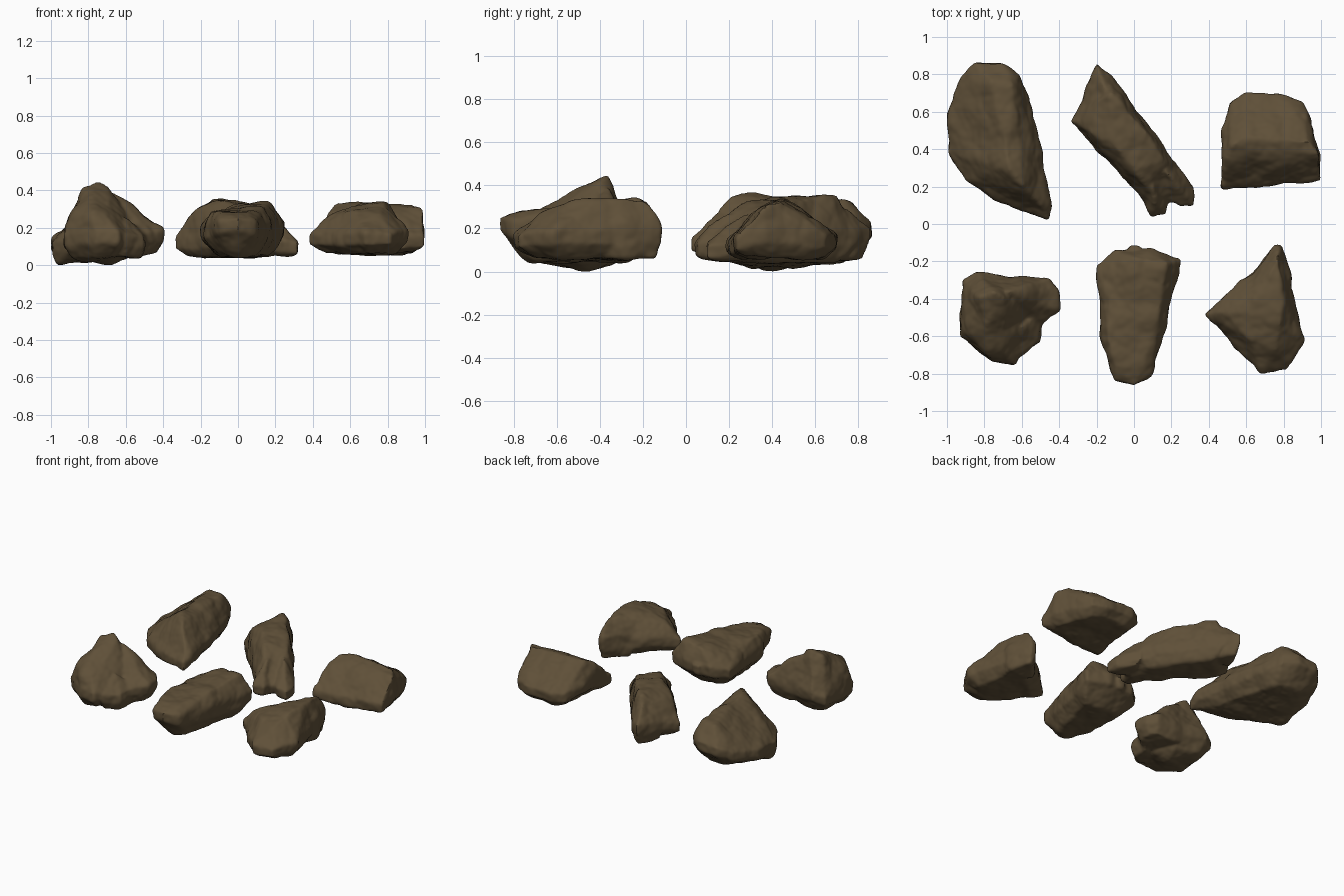
import bpy
import bmesh
from mathutils import Vector, noise

cube = bpy.data.objects.get("Cube")
if cube:
    bpy.data.objects.remove(cube, do_unlink=True)

# One flat earth brown for every stone
stone = bpy.data.materials.new("earth_brown_stone")
stone.use_nodes = True
brown = (0.115, 0.08, 0.04, 1)
stone.diffuse_color = brown
shader = stone.node_tree.nodes["Principled BSDF"]
shader.inputs["Base Color"].default_value = brown
shader.inputs["Roughness"].default_value = 0.9


def add_hull(bm, belt, crest, floor, inset=0.65, band=0.03):
    """Chunk of stone: a widest belt, a crest above it and a narrowed underside."""
    belt = [Vector(p) for p in belt]
    centre = sum(belt, Vector()) / len(belt)
    points = [Vector(p) for p in crest]
    for p in belt:
        points += [p + Vector((0, 0, band)), p - Vector((0, 0, band))]
        low = centre.lerp(p, inset)
        low.z = floor
        points.append(low)
    verts = [bm.verts.new(p) for p in points]
    result = bmesh.ops.convex_hull(bm, input=verts)
    loose = {v for v in result["geom_interior"] if isinstance(v, bmesh.types.BMVert)}
    loose |= {v for v in verts if v.is_valid and not v.link_faces}
    bmesh.ops.delete(bm, geom=list(loose), context="VERTS")


def weather(mesh, seed):
    """Push the surface in and out for broad dents, chips and fine grain."""
    bm = bmesh.new()
    bm.from_mesh(mesh)
    bm.normal_update()
    shift = Vector((seed * 7, seed * 3, seed))
    moves = []
    for v in bm.verts:
        p = v.co + shift
        dents = noise.noise(p * 6) * 0.014
        chips = (0.5 - noise.voronoi(p * 9)[0][0]) * 0.014
        grain = noise.noise(p * 28) * 0.003
        moves.append(v.normal * (dents + chips + grain))
    for v, move in zip(bm.verts, moves):
        v.co += move
        v.co.z = max(v.co.z, 0)
    bm.to_mesh(mesh)
    bm.free()


def make_rock(name, seed, *chunks):
    """Fuse the chunks into one skin, soften its edges, then weather it."""
    bm = bmesh.new()
    for chunk in chunks:
        add_hull(bm, **chunk)
    bmesh.ops.recalc_face_normals(bm, faces=bm.faces)
    mesh = bpy.data.meshes.new(name)
    bm.to_mesh(mesh)
    bm.free()
    rock = bpy.data.objects.new(name, mesh)
    bpy.context.collection.objects.link(rock)
    bpy.ops.object.select_all(action="DESELECT")
    bpy.context.view_layer.objects.active = rock
    rock.select_set(True)
    fuse = rock.modifiers.new("fuse", "REMESH")
    fuse.mode = "VOXEL"
    fuse.voxel_size = 0.011
    soften = rock.modifiers.new("soften", "SMOOTH")
    soften.factor = 0.5
    soften.iterations = 7
    for modifier in ("fuse", "soften"):
        bpy.ops.object.modifier_apply(modifier=modifier)
    weather(rock.data, seed)
    rock.data.materials.clear()
    rock.data.materials.append(stone)
    bpy.ops.object.shade_smooth_by_angle(angle=0.7)


# Long ridged boulder, back row
make_rock("long_boulder", 1, dict(
    belt=[(-.93, .78, .15), (-.85, .86, .19), (-.7, .86, .2), (-.6, .8, .19),
          (-.52, .5, .16), (-.44, .1, .15), (-.46, .03, .13), (-.6, .06, .12),
          (-.9, .23, .1), (-1, .38, .1), (-.99, .6, .12)],
    crest=[(-.76, .76, .32), (-.65, .75, .33), (-.7, .55, .35), (-.67, .3, .37),
           (-.59, .2, .34), (-.5, .1, .24), (-.97, .39, .0), (-.85, .42, .01)],
    floor=.05, inset=.68))

# Slanting slab with a boxy section and a narrow foot, back row
make_rock("slanting_slab", 2, dict(
    belt=[(-.34, .55, .12), (-.27, .68, .15), (-.12, .79, .16), (0, .63, .16),
          (.12, .46, .15), (.23, .3, .13), (.21, .12, .1), (.06, .12, .12),
          (-.05, .26, .14), (-.2, .45, .14)],
    crest=[(-.29, .54, .23), (-.23, .48, .3), (-.2, .66, .31), (-.12, .69, .35),
           (-.04, .61, .35), (-.12, .44, .35), (0, .3, .33), (.07, .49, .33),
           (.16, .34, .29), (.07, .19, .27)],
    floor=.045, inset=.74), dict(
    belt=[(-.29, .64, .15), (-.2, .86, .18), (-.13, .8, .18), (-.08, .65, .16)],
    crest=[(-.18, .77, .27), (-.14, .7, .32)], floor=.06), dict(
    belt=[(.09, .04, .1), (.17, .05, .1), (.2, .3, .1), (.03, .18, .12)],
    crest=[(.11, .11, .21), (.1, .2, .28)], floor=.05), dict(
    belt=[(.25, .09, .1), (.32, .09, .09), (.32, .2, .1), (.22, .34, .12),
          (.12, .2, .1)],
    crest=[(.24, .2, .22), (.17, .28, .28)], floor=.05, inset=.75))

# Wedge with a level ridge, back row
make_rock("ridged_wedge", 3, dict(
    belt=[(.47, .19, .12), (.47, .5, .16), (.51, .65, .14), (.6, .7, .14),
          (.8, .7, .14), (.91, .65, .14), (1, .36, .17), (1, .23, .13),
          (.8, .21, .11)],
    crest=[(.48, .27, .21), (.49, .34, .28), (.52, .42, .33), (.6, .46, .34),
           (.75, .46, .33), (.94, .44, .33), (.99, .37, .31)],
    floor=.06, inset=.75))

# Peaked stone with a side lobe, front row
make_rock("peaked_stone", 4, dict(
    belt=[(-.92, -.3, .13), (-.84, -.25, .16), (-.62, -.29, .16), (-.53, -.5, .14),
          (-.64, -.75, .15), (-.76, -.74, .15), (-.93, -.6, .13)],
    crest=[(-.83, -.39, .41), (-.75, -.36, .45), (-.7, -.39, .43), (-.79, -.55, .37),
           (-.69, -.7, .25), (-.78, -.7, .26), (-.88, -.58, .27), (-.88, -.4, .3),
           (-.68, -.45, .0), (-.82, -.5, .01)],
    floor=.04, inset=.72), dict(
    belt=[(-.45, -.29, .17), (-.4, -.35, .17), (-.4, -.46, .16), (-.47, -.52, .15),
          (-.75, -.55, .15), (-.75, -.28, .16)],
    crest=[(-.5, -.39, .27), (-.56, -.35, .3), (-.68, -.36, .4)],
    floor=.06, inset=.75), dict(
    belt=[(-.48, -.46, .14), (-.5, -.63, .13), (-.6, -.7, .13), (-.8, -.6, .13)],
    crest=[(-.6, -.55, .26)], floor=.04, inset=.75))

# Tapered block, front row
make_rock("tapered_block", 5, dict(
    belt=[(-.2, -.22, .17), (-.1, -.14, .19), (.1, -.14, .2), (.25, -.19, .19),
          (.2, -.42, .16), (.12, -.64, .16), (.09, -.81, .2), (0, -.87, .22),
          (-.1, -.83, .21), (-.17, -.65, .18)],
    crest=[(-.16, -.25, .24), (0, -.18, .32), (.17, -.21, .34), (.14, -.45, .32),
           (.05, -.74, .28), (-.1, -.74, .28), (-.14, -.6, .29), (-.14, -.4, .28)],
    floor=.045, inset=.62, band=.035), dict(
    belt=[(-.02, -.11, .2), (.03, -.12, .2), (.05, -.2, .2), (-.05, -.2, .2)],
    crest=[], floor=.15))

# Pointed shard, front row
make_rock("pointed_shard", 6, dict(
    belt=[(.38, -.48, .14), (.5, -.37, .16), (.69, -.22, .16), (.81, -.24, .17),
          (.87, -.42, .16), (.91, -.62, .16), (.82, -.78, .14), (.68, -.8, .14),
          (.5, -.6, .14)],
    crest=[(.74, -.25, .33), (.8, -.4, .33), (.78, -.55, .33), (.76, -.67, .28),
           (.62, -.62, .29), (.6, -.47, .32), (.49, -.47, .27)],
    floor=.06, inset=.68), dict(
    belt=[(.62, -.28, .16), (.75, -.11, .18), (.79, -.11, .18), (.84, -.3, .17),
          (.8, -.45, .17)],
    crest=[(.765, -.18, .33), (.79, -.3, .34), (.72, -.28, .33), (.77, -.45, .33)],
    floor=.06, inset=.8, band=.05))
